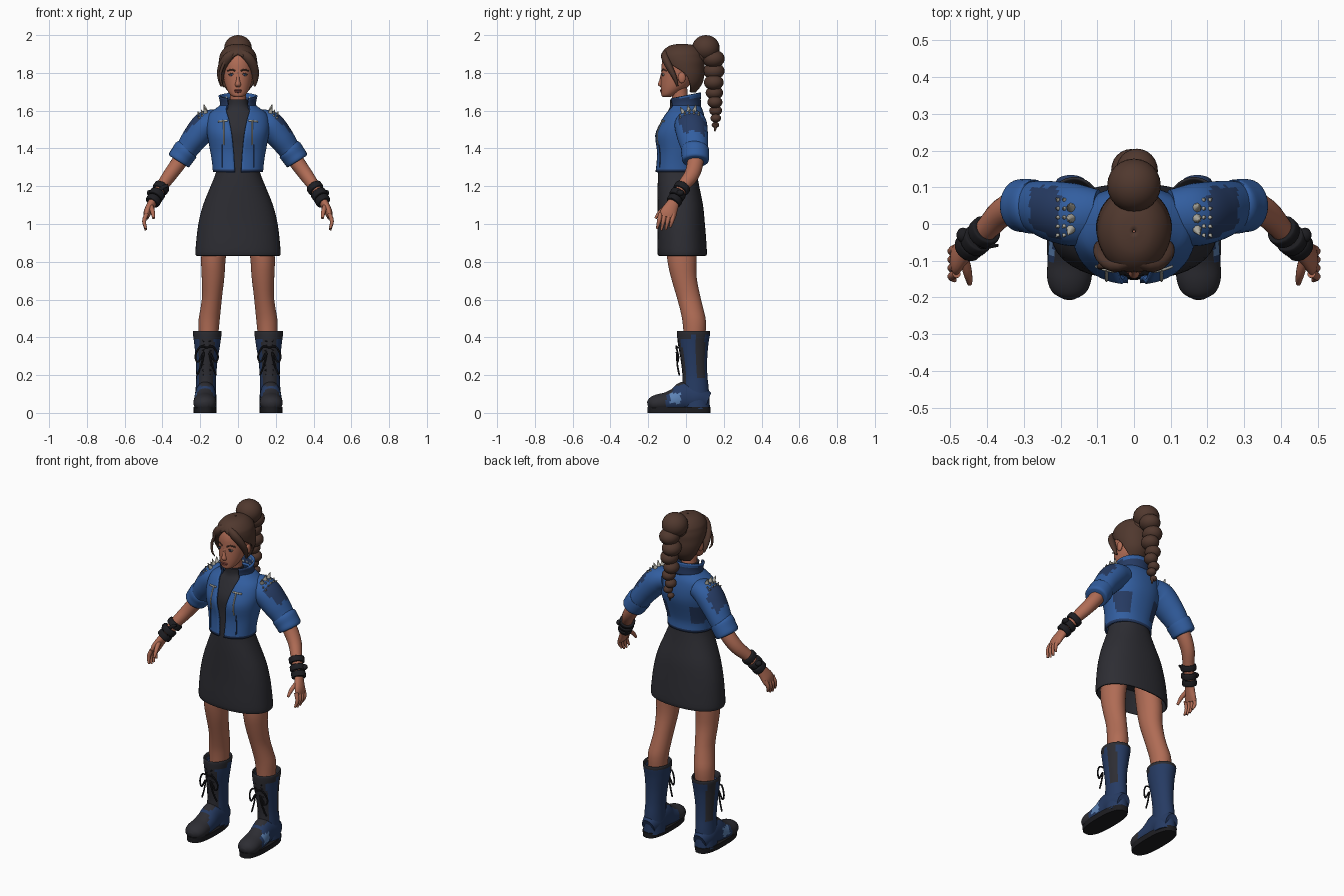
import bpy, bmesh, math
from mathutils import Vector, Matrix
from mathutils.bvhtree import BVHTree


def material(name, *rgb):
    m = bpy.data.materials.new(name)
    m.diffuse_color = [((c / 255 + 0.055) / 1.055) ** 2.4 for c in rgb] + [1]
    return m


SKIN = material("skin", 176, 108, 85)
HAIR = material("brown hair", 80, 56, 46)
BLUE = material("denim blue", 50, 94, 160)
NAVY = material("dark navy", 38, 59, 99)
CHAR = material("charcoal", 45, 45, 51)
BLACK = material("black leather", 29, 29, 33)
METAL = material("pale metal", 172, 170, 160)
LIPS = material("lip red", 148, 78, 70)
PATCH = material("light blue patch", 92, 130, 180)


def finish(name, bm, mats, paint=None):
    bmesh.ops.remove_doubles(bm, verts=bm.verts, dist=0.0002)
    bmesh.ops.recalc_face_normals(bm, faces=bm.faces)
    if paint:
        for f in bm.faces:
            f.material_index = paint(f.calc_center_median(), f.normal)
    me = bpy.data.meshes.new(name)
    bm.to_mesh(me)
    bm.free()
    for m in mats if isinstance(mats, list) else [mats]:
        me.materials.append(m)
    ob = bpy.data.objects.new(name, me)
    bpy.context.collection.objects.link(ob)
    return ob


def spline(rows, k):
    """Smooth interpolation of every value in the rows."""
    out = []
    for i in range(len(rows) - 1):
        a, b, c, d = rows[max(i - 1, 0)], rows[i], rows[i + 1], rows[min(i + 2, len(rows) - 1)]
        for j in range(k):
            t = j / k
            out.append([0.5 * (2 * q + (r - p) * t + (2 * p - 5 * q + 4 * r - s) * t * t
                               + (3 * q - p - 3 * r + s) * t ** 3) for p, q, r, s in zip(a, b, c, d)])
    return out + [list(rows[-1])]


def loft(name, rows, mats, n=32, p=2, k=3, arc=False, ref=None, paint=None, thick=0, tilt=0, cap=True):
    """Rows are x, y, z, rx, ry (and front gap in degrees for arcs). ref set = rings follow the path."""
    rows = spline(rows, k)
    cen = [Vector(r[:3]) for r in rows]
    bm, rings = bmesh.new(), []
    for i, r in enumerate(rows):
        u, v = Vector((1, 0, 0)), Vector((0, 1, 0))
        if ref:
            t = (cen[min(i + 1, len(cen) - 1)] - cen[max(i - 1, 0)]).normalized()
            u = Vector(ref)
            u = (u - t * u.dot(t)).normalized()
            v = t.cross(u)
        a = math.radians(max(r[5], 0)) if arc else 0
        ring = []
        for j in range(n + 1 if arc else n):
            t = -math.pi / 2 + a + (2 * math.pi - 2 * a) * j / n
            c, s = math.cos(t), math.sin(t)
            c, s = (math.copysign(abs(q) ** (2 / p), q) for q in (c, s))
            co = cen[i] + u * (max(r[3], .001) * c) + v * (max(r[4], .001) * s)
            co.z += tilt * (co.y - cen[i].y)
            ring.append(bm.verts.new(co))
        rings.append(ring)
    for A, B in zip(rings, rings[1:]):
        for j in range(n):
            q = (j + 1) % len(A)
            bm.faces.new((A[j], A[q], B[q], B[j]))
    if cap and not arc:
        bm.faces.new(rings[0])
        bm.faces.new(rings[-1])
    ob = finish(name, bm, mats, paint)
    if thick:
        m = ob.modifiers.new("thickness", 'SOLIDIFY')
        m.thickness, m.offset = thick, -1
    return ob


def tube(name, pts, mat, r=None, n=10, k=3, ref=(1, 0, 0)):
    return loft(name, [tuple(q) + ((r, r) if r else ()) for q in pts], mat, n=n, k=k, ref=ref)


def ball(name, loc, scale, mat):
    bm = bmesh.new()
    bmesh.ops.create_uvsphere(bm, u_segments=24, v_segments=14, radius=1,
                              matrix=Matrix.Translation(loc) @ Matrix.Diagonal((*scale, 1)))
    return finish(name, bm, mat)


def hit(ob, origin, direction):
    me = ob.data
    tree = BVHTree.FromPolygons([v.co for v in me.vertices], [f.vertices[:] for f in me.polygons])
    p, nrm, _, _ = tree.ray_cast(Vector(origin), Vector(direction))
    if p is not None and nrm.dot(Vector(direction)) > 0:
        nrm = -nrm
    return p, nrm


def side(s, rows):
    return [(s * r[0],) + tuple(r[1:]) for r in rows]


# Dress with mock turtleneck and hollow hem
loft("dress", [(0, y, z, a, b) for z, y, a, b in [
    (1.66, -.038, .05, .048), (1.62, -.03, .058, .055), (1.58, -.03, .10, .075), (1.5, -.035, .125, .105),
    (1.42, -.04, .125, .10), (1.35, -.045, .115, .097), (1.28, -.045, .115, .102), (1.2, -.04, .145, .11),
    (1.1, -.03, .185, .12), (1.0, -.025, .21, .125), (.9, -.022, .222, .13), (.84, -.02, .225, .13),
    (.836, -.02, .215, .12), (.88, -.02, .205, .115), (.96, -.02, .19, .10)]], CHAR, n=48, p=2.25)

# Open jacket body
jacket = loft("jacket_body", [(0, y, z, a, b, g) for z, y, a, b, g in [
    (1.275, -.05, .133, .112, 6), (1.33, -.048, .138, .108, 7), (1.39, -.04, .148, .115, 8),
    (1.47, -.033, .163, .132, 10), (1.53, -.02, .168, .122, 13), (1.58, -.01, .155, .105, 19),
    (1.61, -.005, .12, .09, 30), (1.635, -.005, .085, .076, 42)]], [BLUE, NAVY], n=64, p=2.2, arc=True,
    thick=.012, paint=lambda c, n: int(c.z < 1.293 or (c.y > 0 and abs(c.x) > .07 and 1.33 < c.z < 1.45)))
collar = loft("collar", [(0, -.005, 1.605, .09, .075, 38), (0, -.006, 1.645, .086, .074, 36),
                         (0, -.008, 1.68, .094, .078, 34)], [BLUE, NAVY], n=48, arc=True, thick=.01, tilt=.2,
              paint=lambda c, n: int(c.z < 1.67))

# Head and neck
loft("neck", [(0, -.02, 1.58, .045, .045), (0, -.03, 1.65, .042, .042), (0, -.04, 1.74, .045, .045)], SKIN)
face = loft("head", [(0, y, z, a, b) for z, y, a, b in [
    (1.672, -.105, .018, .018), (1.68, -.095, .036, .035), (1.70, -.08, .052, .052), (1.73, -.06, .066, .074),
    (1.77, -.045, .076, .088), (1.81, -.035, .082, .095), (1.85, -.03, .083, .098), (1.89, -.025, .078, .09),
    (1.92, -.02, .055, .065)]], SKIN, n=40)
loft("nose", [(0, -.124, 1.80, .007, .008), (0, -.128, 1.765, .009, .012), (0, -.13, 1.738, .016, .019),
              (0, -.126, 1.726, .012, .010)], SKIN, n=16)
ball("upper_lip", (0, -.129, 1.708), (.021, .009, .005), LIPS)
ball("lower_lip", (0, -.128, 1.700), (.018, .009, .006), LIPS)
for s, w in ((-1, "right"), (1, "left")):
    p, _ = hit(face, (s * .034, -1, 1.79), (0, 1, 0))
    ball(w + "_eye", p + Vector((0, .003, 0)), (.016, .007, .007), METAL)
    ball(w + "_iris", p + Vector((0, -.003, 0)), (.006, .003, .006), NAVY)
    brow = [hit(face, (s * x, -1, z), (0, 1, 0))[0] for x, z in ((.014, 1.81), (.035, 1.818), (.056, 1.81))]
    tube(w + "_brow", brow, HAIR, r=.004, ref=(0, 1, 0))
    tube(w + "_eyelid", [p + Vector((x, -.003, z)) for x, z in ((-.016, 0), (0, .008), (.016, 0))],
         HAIR, r=.0025, ref=(0, 1, 0))
    ball(w + "_ear", (s * .084, -.022, 1.775), (.011, .02, .03), SKIN)
    # Swept fringe
    tube(w + "_fringe", side(s, [(.004, -.10, 1.915, .015, .015), (.05, -.112, 1.885, .02, .025),
                                 (.082, -.09, 1.835, .018, .024), (.092, -.062, 1.78, .013, .018),
                                 (.088, -.045, 1.73, .005, .006)]), HAIR, n=14, ref=(0, 1, 0))
tube("loose_strand", [(-.07, -.115, 1.86, .008, .008), (-.093, -.115, 1.80, .008, .008),
                      (-.09, -.118, 1.75, .006, .006), (-.075, -.115, 1.725, .003, .003)], HAIR, ref=(0, 1, 0))

# Hair cap, bun and braid
loft("hair_cap", [(0, y, z, a, b, g) for z, y, a, b, g in [
    (1.695, 0, .055, .05, 120), (1.74, 0, .085, .085, 105), (1.79, 0, .098, .097, 90), (1.83, -.01, .102, .107, 65),
    (1.86, -.015, .102, .113, 38), (1.885, -.02, .098, .113, 14), (1.905, -.02, .092, .108, 0),
    (1.93, -.02, .073, .088, 0), (1.948, -.02, .045, .055, 0), (1.954, -.02, .004, .004, 0)]],
    HAIR, n=48, arc=True, thick=.014)
tube("bun_base", [(0, .02, 1.87, .07, .07), (0, .07, 1.9, .055, .055), (0, .11, 1.93, .05, .05)], HAIR, n=20)
ball("bun", (0, .105, 1.932), (.073, .073, .068), HAIR)
for i, (y, z, r) in enumerate([(.145, 1.875, .06), (.147, 1.81, .057), (.147, 1.75, .052), (.15, 1.695, .046),
                               (.153, 1.645, .04), (.157, 1.60, .034), (.158, 1.56, .028), (.156, 1.525, .02)]):
    d = .008 * (-1) ** i
    ball(f"braid_knot_{i + 1}", (d, y, z), (r * .95, r, r * .8), HAIR)
tube("braid_tip", [(0, .157, 1.53, .013, .013), (0, .153, 1.49, .003, .003)], HAIR, k=2)

studs = bmesh.new()


def spike(p, nrm, r, h):
    if p is not None:
        m = Matrix.Translation(p + nrm * (h * .45)) @ nrm.to_track_quat('Z', 'Y').to_matrix().to_4x4()
        bmesh.ops.create_cone(studs, cap_ends=True, segments=8, radius1=r, radius2=r * .15, depth=h, matrix=m)


for a in range(-40, 221, 20):
    for z in (1.63, 1.66):
        d = Vector((math.cos(math.radians(a)), math.sin(math.radians(a)), 0))
        spike(*hit(collar, Vector((0, -.005, z + .015 * d.y)) + d, -d), .006, .008)

for s, w in ((-1, "right"), (1, "left")):
    # Sleeve and rolled cuff
    sleeve = loft(w + "_sleeve", side(s, [
        (.10, .02, 1.545, .06, .075), (.165, .025, 1.525, .075, .086), (.22, .035, 1.465, .07, .082),
        (.26, .045, 1.41, .062, .073), (.30, .05, 1.35, .054, .062)]), [BLUE, NAVY], ref=(1, 0, 0), k=6,
        paint=lambda c, n: int(.205 < abs(c.x) < .285 and n.z > .4))
    loft(w + "_cuff", side(s, [(.27, .047, 1.398, .058, .066), (.275, .047, 1.392, .067, .074),
                               (.293, .05, 1.365, .066, .073), (.312, .05, 1.338, .064, .071),
                               (.316, .05, 1.332, .054, .06)]), BLUE, n=24, ref=(1, 0, 0))
    for y in (-.015, .015, .045):
        spike(*hit(sleeve, (s * .172, y, 3), (0, 0, -1)), .013, .035)
    for i in range(10):
        spike(*hit(sleeve, (s * (.19 + .017 * (i % 2)), -.03 + .024 * (i // 2), 3), (0, 0, -1)), .006, .012)
    # Chest zips and pocket flap
    down = [hit(jacket, (s * .075, -1, z), (0, 1, 0))[0] for z in (1.55, 1.51, 1.47, 1.42)]
    across = [hit(jacket, (s * x, -1, 1.548 - .1 * (x - .05)), (0, 1, 0))[0] for x in (.055, .08, .105)]
    tube(w + "_hanging_zip", down, METAL, r=.004)
    tube(w + "_pocket_zip", across, METAL, r=.005, ref=(0, 0, 1))
    seam = [hit(jacket, (s * .085, -1, z), (0, 1, 0))[0] for z in (1.42, 1.37, 1.30)]
    tube(w + "_jacket_seam", seam, NAVY, r=.003)
    # Arm, hand and fingers
    tube(w + "_arm", side(s, [(.26, .05, 1.41, .04, .042), (.31, .05, 1.33, .041, .043), (.36, .03, 1.26, .037, .04),
                              (.402, -.015, 1.2, .031, .033), (.438, -.05, 1.14, .024, .028),
                              (.463, -.075, 1.095, .022, .036), (.48, -.092, 1.06, .02, .044),
                              (.487, -.1, 1.035, .014, .042)]), SKIN, n=20)
    for i in range(4):
        y, drop = -.066 - .023 * i, (.015, .002, 0, .008)[i]
        tube(f"{w}_finger_{i + 1}", side(s, [(.483, y, 1.055, .012, .012), (.497, y - .008, 1.015, .011, .011),
                                             (.488, y - .018, .968 + drop, .006, .006)]), SKIN)
    tube(w + "_thumb", side(s, [(.462, -.095, 1.095, .014, .014), (.452, -.135, 1.065, .012, .012),
                                (.447, -.162, 1.03, .007, .007)]), SKIN)
    # Wrist straps
    for i, (x, y, z, r) in enumerate([(.408, -.022, 1.19, .043), (.430, -.045, 1.155, .042), (.447, -.06, 1.125, .040)]):
        tube(f"{w}_wrist_strap_{i + 1}", side(s, [
            (x - .008, y + .008, z + .012, r * .88, r * .88), (x - .006, y + .006, z + .009, r, r),
            (x + .006, y - .006, z - .009, r, r), (x + .008, y - .008, z - .012, r * .88, r * .88)]), BLACK, n=18)
    ball(w + "_strap_buckle", (s * .465, -.03, 1.165), (.018, .02, .016), BLACK)
    # Legs
    loft(w + "_leg", side(s, [(.115, -.02, .95, .07, .08), (.13, -.022, .82, .065, .078), (.132, -.012, .72, .06, .068),
                              (.137, .012, .62, .053, .063), (.145, .03, .55, .054, .062),
                              (.154, .044, .48, .056, .062), (.158, .045, .38, .05, .055)]), SKIN)

    # Boots: shaft, foot, sole
    def shaft_paint(c, n):
        tongue = n.y < -.6 and abs(abs(c.x) - .166) < .04
        strap = c.x * n.x > 0 and abs(n.x) > .4 and .055 < c.y < .1 and c.z > .19
        return int(tongue or strap or c.z > .415 or (c.z > .385 and c.y < .02))

    def foot_paint(c, n):
        if abs(c.x) > .195 and -.085 < c.y < -.03 and .05 < c.z < .105:
            return 2
        return int(c.y < -.105 or (c.y < .02 and n.z > .7))

    shaft = loft(w + "_boot_shaft", side(s, [
        (.172, .055, .02, .058, .072), (.17, .05, .13, .054, .07), (.168, .047, .2, .053, .066),
        (.166, .042, .28, .058, .07), (.163, .038, .36, .068, .08), (.163, .04, .425, .076, .088),
        (.163, .04, .432, .068, .08), (.163, .04, .40, .06, .07)]), [NAVY, CHAR], n=40, k=5, paint=shaft_paint)
    loft(w + "_boot_foot", side(s, [
        (.172, .115, .06, .04, .05), (.172, .06, .08, .057, .07), (.172, 0, .088, .056, .08), (.174, -.05, .07, .058, .064),
        (.175, -.1, .058, .06, .052), (.176, -.15, .052, .06, .046), (.176, -.185, .046, .046, .035),
        (.176, -.203, .042, .016, .016)]), [NAVY, CHAR, PATCH], ref=(1, 0, 0), k=5, paint=foot_paint)
    loft(w + "_boot_sole", side(s, [(.175, -.037, 0, .06, .166), (.175, -.037, .032, .062, .168)]), BLACK, p=2.6, k=1)
    # Laces with bow
    for d in (-1, 1):
        pts = [hit(shaft, (s * .166 + d * .022 * (-1) ** i, -1, .2 + .026 * i), (0, 1, 0))[0] for i in range(8)]
        tube(f"{w}_lace_{'a' if d < 0 else 'b'}", pts, BLACK, r=.004, n=6, k=2, ref=(0, 1, 0))
        x = s * .166
        tube(f"{w}_bow_{'a' if d < 0 else 'b'}", [(x, -.045, .345), (x + d * .035, -.052, .35), (x + d * .06, -.04, .30),
             (x + d * .045, -.045, .27), (x + d * .015, -.05, .32), (x + d * .03, -.045, .25), (x + d * .05, -.035, .2)],
             BLACK, r=.005, n=6, k=4, ref=(0, 1, 0))

tube("strap_tail", [(-.42, -.06, 1.175, .008, .012), (-.395, -.06, 1.195, .007, .01), (-.37, -.058, 1.205, .004, .006)],
     BLACK, ref=(0, 1, 0))
finish("studs", studs, METAL)

# Smooth shading everywhere, keeping hard edges
bpy.ops.object.select_all(action='SELECT')
bpy.context.view_layer.objects.active = bpy.context.scene.objects["dress"]
bpy.ops.object.shade_smooth_by_angle(angle=math.radians(45))
